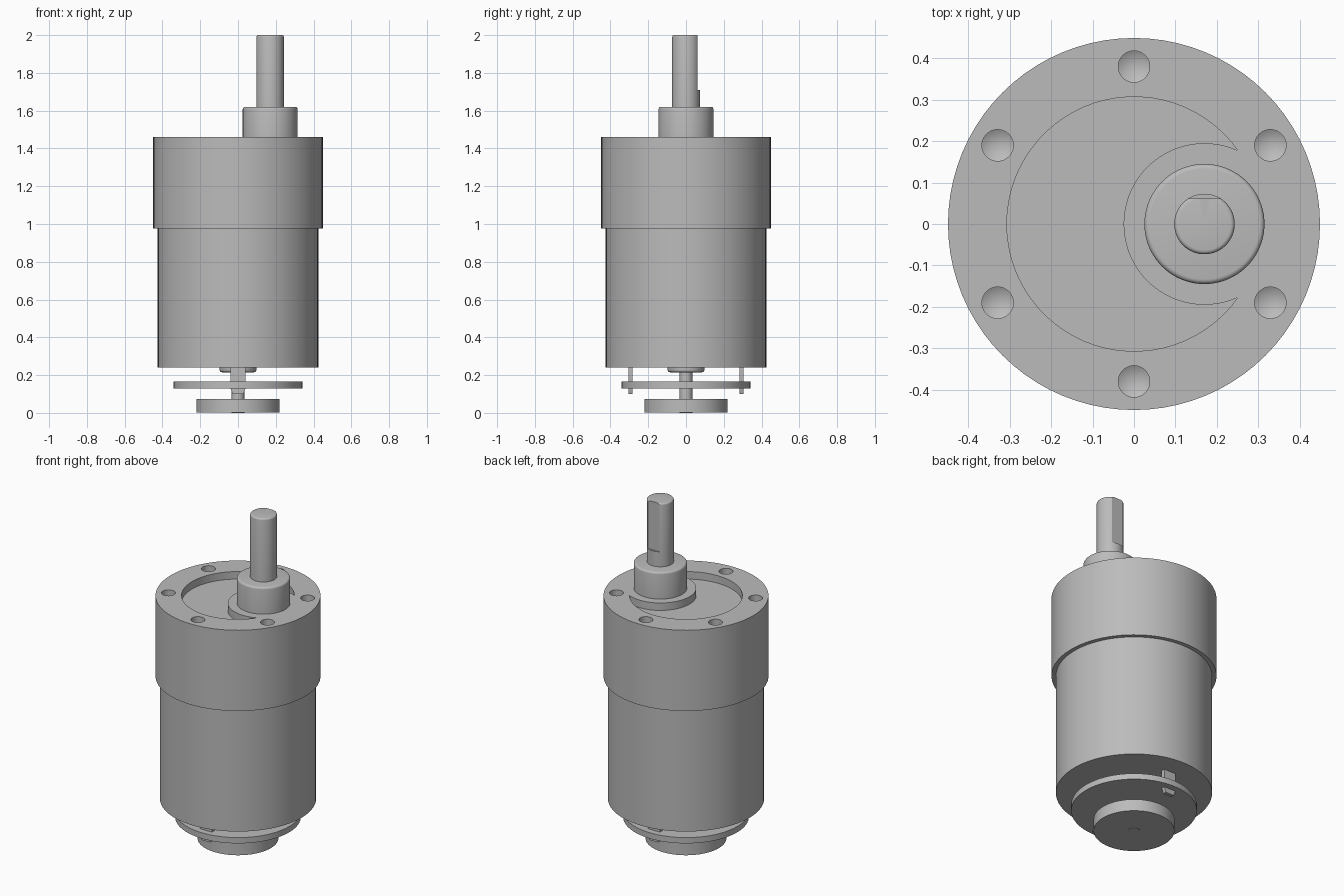
import bpy, bmesh
from math import pi, sin, cos, atan2, radians
from mathutils import Matrix

cube = bpy.data.objects.get("Cube")
if cube:
    bpy.data.objects.remove(cube, do_unlink=True)

SHAFT_X = 0.17
TOP = 1.46

metal = bpy.data.materials.new("grey metal")
metal.use_nodes = True
GREY = (0.5, 0.5, 0.5, 1)
metal.diffuse_color = GREY
metal.node_tree.nodes["Principled BSDF"].inputs["Base Color"].default_value = GREY


def finish(name, bm):
    bmesh.ops.recalc_face_normals(bm, faces=bm.faces[:])
    mesh = bpy.data.meshes.new(name)
    bm.to_mesh(mesh)
    bm.free()
    mesh.materials.append(metal)
    ob = bpy.data.objects.new(name, mesh)
    bpy.context.collection.objects.link(ob)
    return ob


def lathe(name, profile, x=0, y=0, steps=80):
    """Revolve (radius, height) points about a vertical axis at x, y."""
    bm = bmesh.new()
    verts = [bm.verts.new((r, 0, z)) for r, z in profile]
    edges = [bm.edges.new(pair) for pair in zip(verts, verts[1:])]
    bmesh.ops.spin(bm, geom=verts + edges, cent=(0, 0, 0), axis=(0, 0, 1),
                   angle=2 * pi, steps=steps)
    bmesh.ops.remove_doubles(bm, verts=bm.verts[:], dist=1e-5)
    bmesh.ops.translate(bm, verts=bm.verts[:], vec=(x, y, 0))
    return finish(name, bm)


def disc(name, r, low, high, x=0, top_round=0.0, low_round=0.0):
    """Cylinder whose rims can be rounded."""
    profile = [(0, low)]
    arc = [i * pi / 8 for i in range(5)]
    if low_round:
        profile += [(r - low_round * (1 - sin(a)), low + low_round * (1 - cos(a))) for a in arc]
    else:
        profile.append((r, low))
    if top_round:
        profile += [(r - top_round * (1 - cos(a)), high - top_round * (1 - sin(a))) for a in arc]
    else:
        profile.append((r, high))
    return lathe(name, profile + [(0, high)], x)


def prism(name, points, vec):
    """Extrude a closed outline along vec."""
    bm = bmesh.new()
    face = bm.faces.new([bm.verts.new(p) for p in points])
    result = bmesh.ops.extrude_face_region(bm, geom=[face], use_keep_orig=True)
    moved = [g for g in result["geom"] if isinstance(g, bmesh.types.BMVert)]
    bmesh.ops.translate(bm, verts=moved, vec=vec)
    return finish(name, bm)


def cut(ob, cutter):
    """Subtract a cutter, then discard it."""
    mod = ob.modifiers.new("cut", "BOOLEAN")
    mod.operation = "DIFFERENCE"
    mod.solver = "EXACT"
    mod.object = cutter
    bpy.context.view_layer.update()
    graph = bpy.context.evaluated_depsgraph_get()
    mesh = bpy.data.meshes.new_from_object(ob.evaluated_get(graph))
    ob.modifiers.clear()
    ob.data = mesh
    bpy.data.objects.remove(cutter, do_unlink=True)


# Gearbox and motor can
gearbox = disc("gearbox_housing", 0.449, 0.975, TOP)
disc("motor_can", 0.425, 0.24, 0.98)

# Crescent recess around the output boss
R, r = 0.307, 0.195
cx = (R * R - r * r + SHAFT_X ** 2) / (2 * SHAFT_X)
cy = (R * R - cx * cx) ** 0.5
a, b = atan2(cy, cx), atan2(cy, cx - SHAFT_X)
N = 56
outer = [a + (2 * pi - 2 * a) * i / N for i in range(N + 1)]
inner = [2 * pi - b - (2 * pi - 2 * b) * i / N for i in range(1, N)]
outline = [(R * cos(t), R * sin(t), TOP - 0.045) for t in outer]
outline += [(SHAFT_X + r * cos(t), r * sin(t), TOP - 0.045) for t in inner]
cut(gearbox, prism("recess_cutter", outline, (0, 0, 0.2)))

# Six drilled mounting holes with conical bottoms
for i in range(6):
    t = radians(90 + 60 * i)
    drill = [(0, TOP - 0.13), (0.038, TOP - 0.108), (0.038, TOP + 0.1), (0, TOP + 0.1)]
    cut(gearbox, lathe("hole_cutter", drill, 0.38 * cos(t), 0.38 * sin(t), 32))

# Output boss and D-shaped shaft
disc("output_boss", 0.145, TOP - 0.01, 1.62, SHAFT_X, top_round=0.012)
shaft = disc("output_shaft", 0.073, 1.6, 2.0, SHAFT_X, top_round=0.01)
flat = [(SHAFT_X - 0.1, y, 1.71) for y in (0.062, 0.2)]
flat += [(SHAFT_X + 0.1, y, 1.71) for y in (0.2, 0.062)]
cut(shaft, prism("flat_cutter", flat, (0, 0, 0.5)))

# Rear bearing, shaft, encoder board and magnet wheel
disc("rear_bearing", 0.097, 0.215, 0.245, low_round=0.012)
disc("rear_shaft", 0.034, 0.0, 0.22)
disc("encoder_board", 0.342, 0.13, 0.165)
disc("magnet_wheel", 0.22, 0.002, 0.073)

# Solder terminals, front and back
half = [(0.04, 0.245), (0.04, 0.13), (0.028, 0.1)]
outline = half + [(-x, z) for x, z in reversed(half)]
for name, y in (("front_terminal", -0.293), ("back_terminal", 0.293)):
    prism(name, [(x, y - 0.011, z) for x, z in outline], (0, 0.022, 0))

# Smooth curved surfaces, keep edges crisp
bpy.ops.object.select_all(action="DESELECT")
for ob in bpy.context.collection.objects:
    if ob.type == "MESH" and metal.name in ob.data.materials:
        ob.select_set(True)
        bpy.context.view_layer.objects.active = ob
bpy.ops.object.shade_smooth_by_angle(angle=radians(30))
